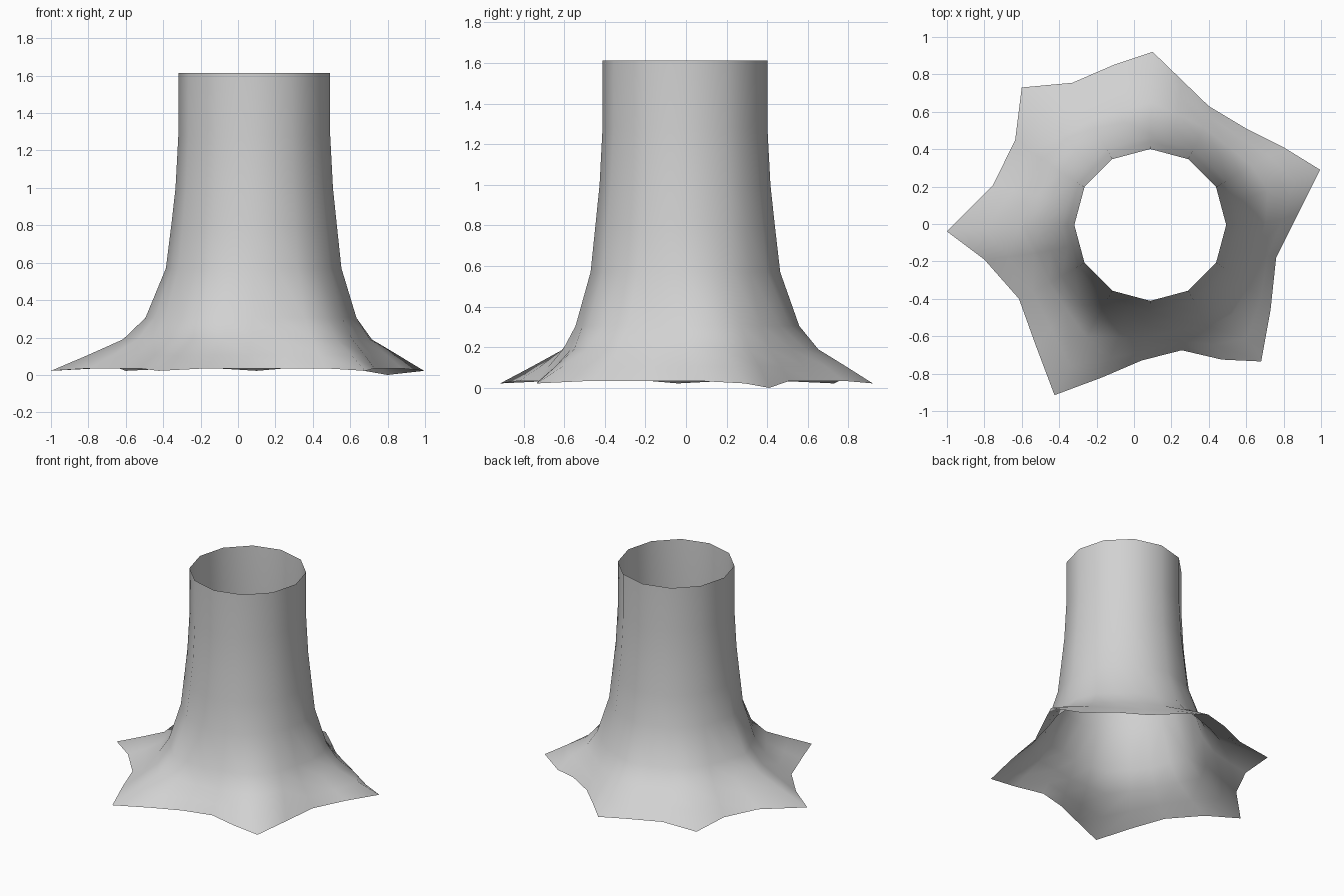
import bpy, bmesh, math
from mathutils import Vector

if "Cube" in bpy.data.objects:
    bpy.data.objects.remove(bpy.data.objects["Cube"])

bark = bpy.data.materials.new("plain_grey")
bark.diffuse_color = (0.64, 0.64, 0.64, 1)
bark.use_nodes = True
bark.node_tree.nodes["Principled BSDF"].inputs["Base Color"].default_value = bark.diffuse_color

CENTRE = Vector((0.087, -0.005, 0))
RADIUS = 0.406
FLARE = 0.42          # average outward spread of the roots

# Root outline at the ground, one point every 15 degrees
RIM = [(0.875, 0.05), (0.995, 0.29), (0.80, 0.41), (0.60, 0.51), (0.40, 0.63), (0.25, 0.775),
       (0.10, 0.92), (-0.11, 0.85), (-0.33, 0.755), (-0.60, 0.73), (-0.635, 0.45), (-0.755, 0.205),
       (-1.0, -0.04), (-0.80, -0.19), (-0.615, -0.40), (-0.525, -0.65), (-0.425, -0.915), (-0.17, -0.82),
       (0.04, -0.73), (0.255, -0.675), (0.47, -0.725), (0.68, -0.735), (0.73, -0.46), (0.76, -0.18)]
TIPS = {1, 6, 9, 12, 16, 21}

# Rings from the top down: (height, share of the way out to the rim)
RINGS = [(1.613, 0), (1.28, 0), (1.0, 0.035), (0.8, 0.085), (0.57, 0.145),
         (0.305, 0.345), (0.19, 0.53), (0.105, 0.78), (0.03, 1)]


def tube_point(k):
    """Point on the twelve-sided tube; odd columns lie mid-side."""
    a = math.radians(15 * k)
    r = RADIUS * (math.cos(math.radians(15)) if k % 2 else 1)
    return Vector((math.cos(a), math.sin(a), 0)) * r


def rim_height(k):
    if k == 2:
        return 0.0
    return 0.022 if k in TIPS else 0.035


# Hollow trunk that flares into six pointed roots
bm = bmesh.new()
rows = []
for z, t in RINGS:
    row = []
    for k, (x, y) in enumerate(RIM):
        u = tube_point(k)
        own = Vector((x, y, 0)) - CENTRE - u
        p = CENTRE + u + t * ((1 - t) * FLARE * u.normalized() + t * own)
        p.z = rim_height(k) if t == 1 else z
        row.append(bm.verts.new(p))
    rows.append(row)

n = len(RIM)
for upper, lower in zip(rows, rows[1:]):
    for k in range(n):
        j = (k + 1) % n
        bm.faces.new((upper[k], lower[k], lower[j], upper[j])).smooth = True

mesh = bpy.data.meshes.new("flared_trunk")
bm.to_mesh(mesh)
bm.free()
mesh.materials.append(bark)
trunk = bpy.data.objects.new("flared_trunk", mesh)
bpy.context.collection.objects.link(trunk)
